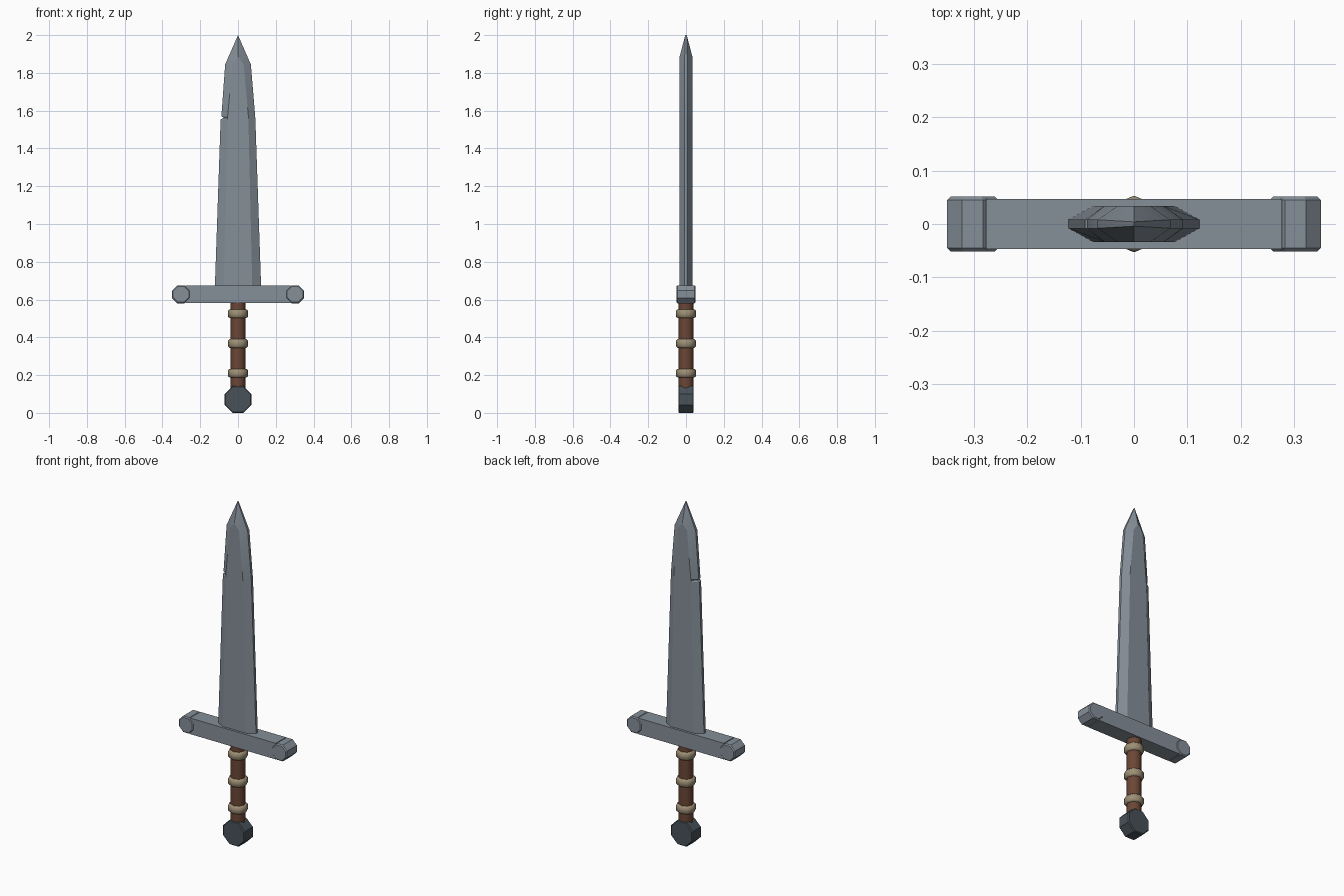
import bpy, bmesh, math
from mathutils import Matrix, Vector

if "Cube" in bpy.data.objects:
    bpy.data.objects.remove(bpy.data.objects["Cube"])


def material(name, rgb):
    m = bpy.data.materials.new(name)
    m.diffuse_color = (*rgb, 1)
    m.use_nodes = True
    m.node_tree.nodes["Principled BSDF"].inputs["Base Color"].default_value = m.diffuse_color
    return m


STEEL = material("steel", (0.235, 0.275, 0.315))
DARK = material("dark steel", (0.065, 0.085, 0.10))
LEATHER = material("brown leather", (0.15, 0.062, 0.036))
BAND = material("tan band", (0.34, 0.275, 0.18))


def finish(bm, name, mats, smooth=None):
    bmesh.ops.recalc_face_normals(bm, faces=bm.faces)
    me = bpy.data.meshes.new(name)
    bm.to_mesh(me)
    bm.free()
    ob = bpy.data.objects.new(name, me)
    bpy.context.collection.objects.link(ob)
    for m in mats:
        me.materials.append(m)
    if smooth:
        bpy.ops.object.select_all(action='DESELECT')
        ob.select_set(True)
        bpy.context.view_layer.objects.active = ob
        bpy.ops.object.shade_smooth_by_angle(angle=math.radians(smooth))
    return ob


def prism(name, radius, depth, loc, mats, axis='Z', turn=0, bevel=0, smooth=None):
    """Eight-sided prism, with its rim edges optionally bevelled."""
    bm = bmesh.new()
    bmesh.ops.create_cone(bm, cap_ends=True, segments=8, radius1=radius,
                          radius2=radius, depth=depth,
                          matrix=Matrix.Rotation(math.radians(turn), 4, 'Z'))
    if bevel:
        rim = [e for e in bm.edges if abs(e.verts[0].co.z - e.verts[1].co.z) < 1e-4]
        bmesh.ops.bevel(bm, geom=rim, offset=bevel, segments=1, affect='EDGES')
    if axis == 'Y':
        bm.transform(Matrix.Rotation(math.pi / 2, 4, 'X'))
    bm.transform(Matrix.Translation(loc))
    return finish(bm, name, mats, smooth)


# Blade: lofted cross-sections (z, left edge, right edge, flat half width)
E, T = 0.008, 0.034
sections = [(0.65, 0.123, 0.123, 0.076), (1.553, 0.092, 0.092, 0.055),
            (1.562, 0.076, 0.0915, 0.055), (1.570, 0.088, 0.091, 0.055),
            (1.845, 0.068, 0.068, 0.030)]
bm = bmesh.new()
rings = []
for z, l, r, f in sections:
    pts = [(-l, -E), (-f, -T), (f, -T), (r, -E), (r, E), (f, T), (-f, T), (-l, E)]
    rings.append([bm.verts.new((x, y, z)) for x, y in pts])
for a, b in zip(rings, rings[1:]):
    for i in range(8):
        j = (i + 1) % 8
        bm.faces.new((a[i], a[j], b[j], b[i]))
bm.faces.new(rings[0])
# Blade point: a short ridge on each side up to the tip
top = rings[-1]
tips = []
for s, ids in ((-1, (0, 1, 2, 3)), (1, (4, 5, 6, 7))):
    ridge = bm.verts.new((0, s * T, 1.885))
    tip = bm.verts.new((0, s * 0.004, 2.0))
    tips.append(tip)
    a, b, c, d = (top[i] for i in ids)
    bm.faces.new((b, c, ridge))
    bm.faces.new((a, b, ridge, tip))
    bm.faces.new((c, d, tip, ridge))
bm.faces.new((top[3], top[4], tips[1], tips[0]))
bm.faces.new((top[7], top[0], tips[0], tips[1]))
finish(bm, "blade", [STEEL], 30)

# Crossguard bar with eight-sided end knobs
GZ = 0.628
bm = bmesh.new()
bmesh.ops.create_cube(bm, size=1, matrix=Matrix.Translation((0, 0, GZ))
                      @ Matrix.Diagonal((0.554, 0.094, 0.094, 1)))
finish(bm, "guard_bar", [STEEL])
for side, x in (("left", -0.302), ("right", 0.302)):
    prism("guard_end_" + side, 0.0515, 0.102, (x, 0, GZ), [STEEL], 'Y', 22.5, 0.006)

# Grip and its three bands
prism("grip", 0.04, 0.47, (0, 0, 0.355), [LEATHER], smooth=50)
for i, z in enumerate((0.21, 0.367, 0.525)):
    prism(f"grip_band_{i + 1}", 0.053, 0.046, (0, 0, z), [BAND], bevel=0.008, smooth=50)

# Pommel: dark disc
prism("pommel", 0.0765, 0.082, (0, 0, 0.0707), [DARK], 'Y', 22.5, 0.005)
